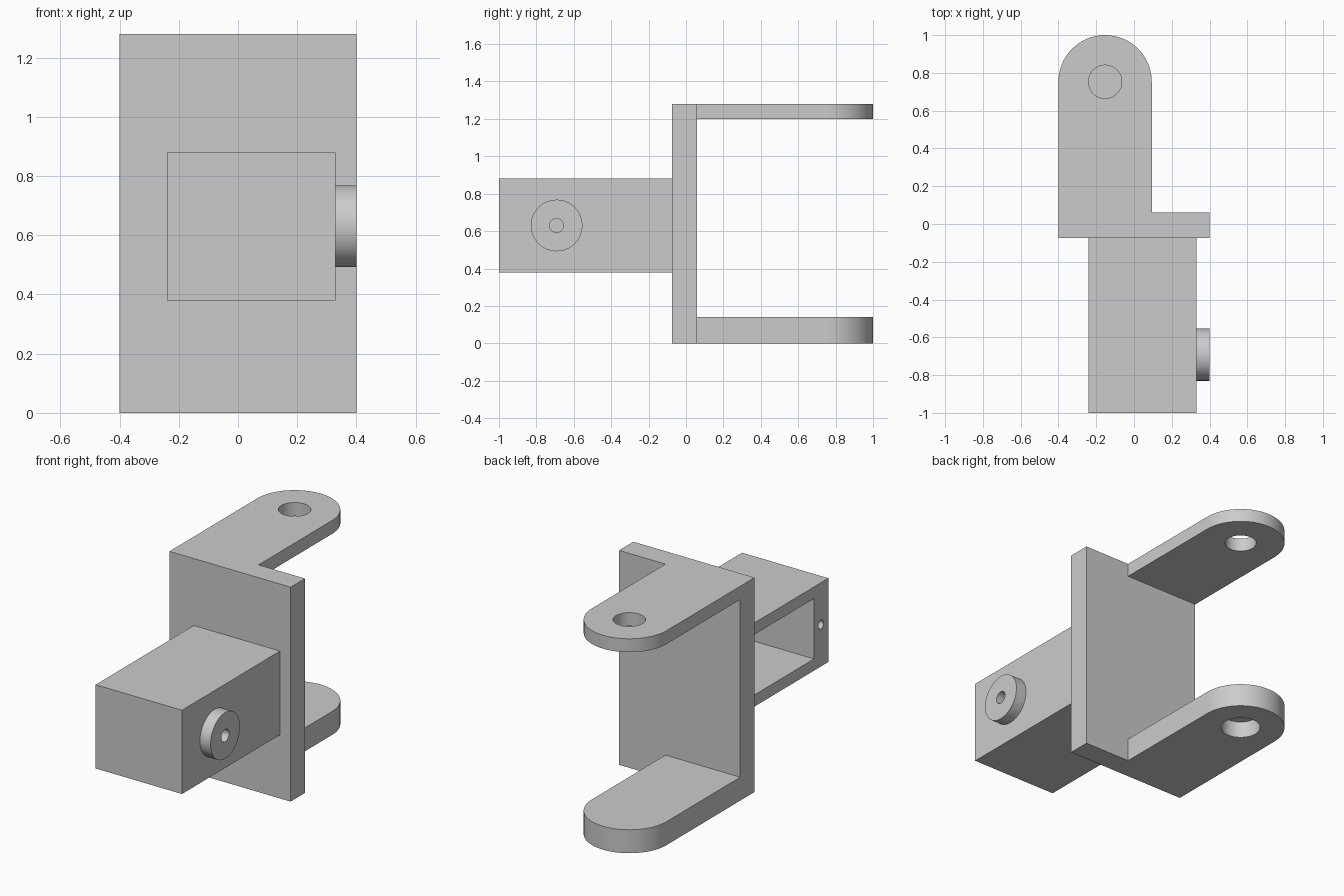
import bpy, bmesh, math
from mathutils import Matrix, Vector

cube = bpy.data.objects.get("Cube")
if cube:
    bpy.data.objects.remove(cube, do_unlink=True)

grey = bpy.data.materials.new("plain_grey")
grey.use_nodes = True
colour = (0.6, 0.6, 0.6, 1)
grey.diffuse_color = colour
grey.node_tree.nodes["Principled BSDF"].inputs["Base Color"].default_value = colour


def finish(name, bm):
    bmesh.ops.recalc_face_normals(bm, faces=bm.faces)
    mesh = bpy.data.meshes.new(name)
    bm.to_mesh(mesh)
    bm.free()
    mesh.materials.append(grey)
    obj = bpy.data.objects.new(name, mesh)
    bpy.context.collection.objects.link(obj)
    return obj


def box(name, low, high):
    low, high = Vector(low), Vector(high)
    bm = bmesh.new()
    bmesh.ops.create_cube(bm, size=1, matrix=Matrix.Translation((low + high) / 2)
                          @ Matrix.Diagonal((high - low).to_4d()))
    return finish(name, bm)


def cylinder(name, centre, radius, length, axis="Z"):
    turn = Matrix.Rotation(math.pi / 2, 4, "Y") if axis == "X" else Matrix()
    bm = bmesh.new()
    bmesh.ops.create_cone(bm, cap_ends=True, segments=64, radius1=radius, radius2=radius,
                          depth=length, matrix=Matrix.Translation(centre) @ turn)
    return finish(name, bm)


def select(obj):
    bpy.ops.object.select_all(action="DESELECT")
    obj.select_set(True)
    bpy.context.view_layer.objects.active = obj


def cut(obj, cutter):
    mod = obj.modifiers.new("cut", "BOOLEAN")
    mod.operation = "DIFFERENCE"
    mod.solver = "EXACT"
    mod.object = cutter
    select(obj)
    bpy.ops.object.modifier_apply(modifier=mod.name)
    bpy.data.objects.remove(cutter, do_unlink=True)


def smooth(obj):
    select(obj)
    bpy.ops.object.shade_smooth_by_angle(angle=math.radians(30))


ARM_X, ARM_Y, ARM_R = -0.153, 0.753, 0.247
PLATE_FRONT, PLATE_BACK = -0.075, 0.06


def arm(name, bottom, top):
    # Straight tongue with a half-round end
    points = [(ARM_X - ARM_R, PLATE_BACK), (ARM_X + ARM_R, PLATE_BACK)]
    for i in range(41):
        a = math.pi * i / 40
        points.append((ARM_X + ARM_R * math.cos(a), ARM_Y + ARM_R * math.sin(a)))
    bm = bmesh.new()
    face = bm.faces.new([bm.verts.new((x, y, bottom)) for x, y in points])
    side = bmesh.ops.extrude_face_region(bm, geom=[face])["geom"]
    bmesh.ops.translate(bm, vec=(0, 0, top - bottom),
                        verts=[v for v in side if isinstance(v, bmesh.types.BMVert)])
    return finish(name, bm)


# Upright plate
box("back_plate", (-0.4, PLATE_FRONT, 0), (0.4, PLATE_BACK, 1.28))

# Upper arm with a through hole
upper = arm("upper_arm", 1.2, 1.28)
cut(upper, cylinder("upper_hole", (ARM_X, ARM_Y, 1.24), 0.088, 0.3))
smooth(upper)

# Lower arm with a wider blind hole from below
lower = arm("lower_arm", 0, 0.14)
cut(lower, cylinder("lower_hole", (ARM_X, ARM_Y, 0), 0.11, 0.2))
smooth(lower)

# Front housing, open on one side, with a small latch hole beside the opening
housing = box("housing", (-0.24, -1, 0.38), (0.33, PLATE_FRONT, 0.88))
cut(housing, box("pocket", (-0.4, -0.865, 0.45), (0.26, 0, 0.81)))
cut(housing, cylinder("latch_hole", (-0.24, -0.93, 0.63), 0.025, 0.3, "X"))
smooth(housing)

# Round boss with a small centre hole
boss = cylinder("side_boss", (0.365, -0.692, 0.63), 0.138, 0.07, "X")
cut(boss, cylinder("boss_hole", (0.365, -0.692, 0.63), 0.037, 0.2, "X"))
smooth(boss)
